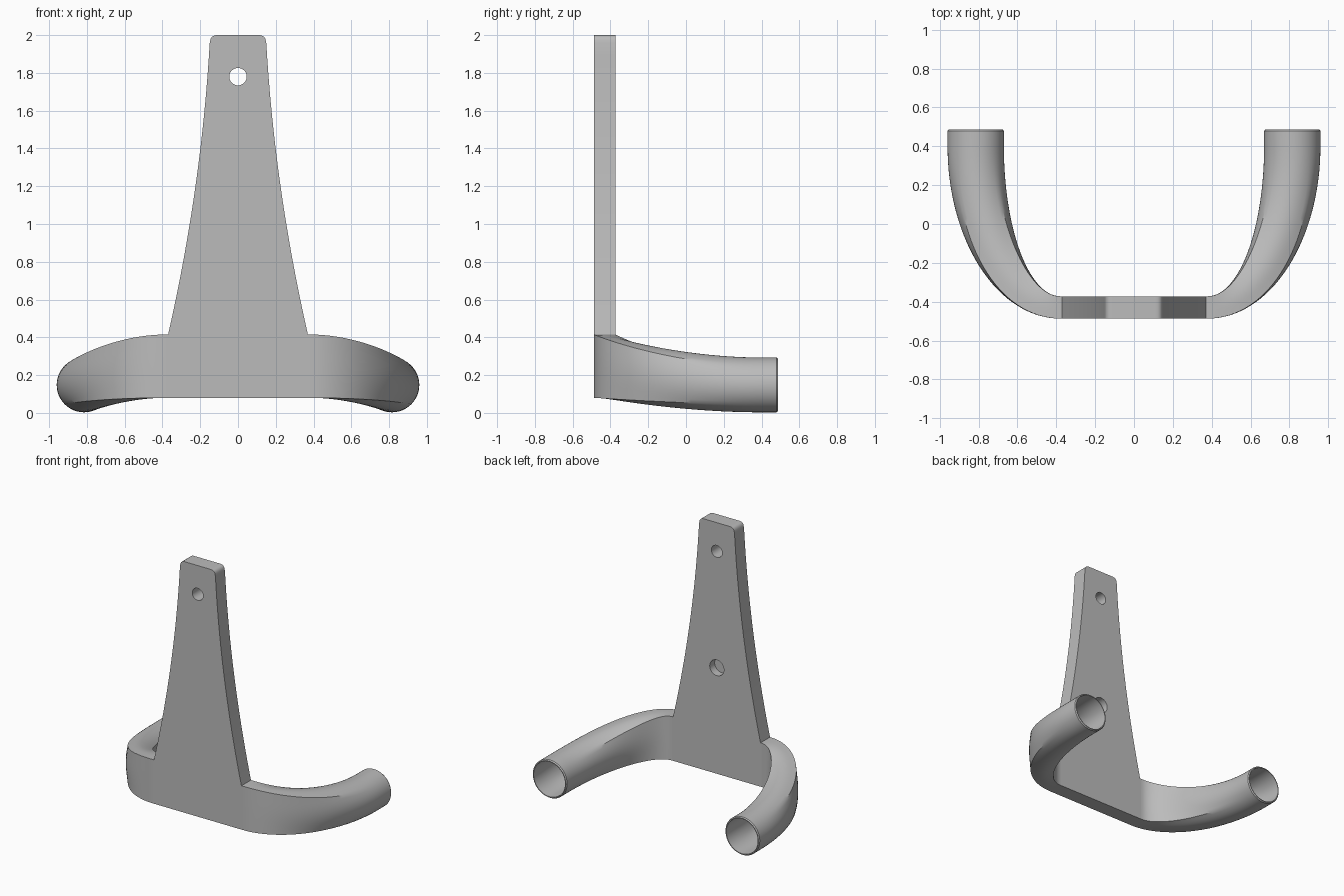
import bpy, bmesh
from math import sin, cos, pi, radians

cube = bpy.data.objects.get("Cube")
if cube:
    bpy.data.objects.remove(cube, do_unlink=True)

grey = bpy.data.materials.new("light_grey")
grey.use_nodes = True
GREY = (0.5, 0.5, 0.5, 1)
grey.diffuse_color = GREY
grey.node_tree.nodes["Principled BSDF"].inputs["Base Color"].default_value = GREY

FRONT, BACK, END = -0.487, -0.372, 0.487
BAR_X, BAR_LOW, BAR_TOP = 0.38, 0.08, 0.415
BEND_Y = 0.40
SIDES, STEPS = 48, 32


def finish(name, bm):
    bmesh.ops.recalc_face_normals(bm, faces=bm.faces)
    mesh = bpy.data.meshes.new(name)
    bm.to_mesh(mesh)
    bm.free()
    mesh.materials.append(grey)
    obj = bpy.data.objects.new(name, mesh)
    bpy.context.collection.objects.link(obj)
    return obj


def smooth(obj):
    bpy.ops.object.select_all(action='DESELECT')
    obj.select_set(True)
    bpy.context.view_layer.objects.active = obj
    bpy.ops.object.shade_smooth_by_angle(angle=radians(30))


def bezier(a, b, c, n):
    for i in range(n + 1):
        t = i / n
        yield tuple((1-t)**2 * p + 2*t*(1-t) * q + t*t * r for p, q, r in zip(a, b, c))


# Back plate: lower bar and a flared upright with rounded top corners
half = [(BAR_X, BAR_LOW), (BAR_X, BAR_TOP)]
half += bezier((0.37, BAR_TOP), (0.194, 1.19), (0.15, 1.955), 24)
half += bezier((0.148, 1.965), (0.145, 2), (0.11, 2), 8)
outline = half + [(-x, z) for x, z in reversed(half)]
bm = bmesh.new()
face = bm.faces.new([bm.verts.new((x, FRONT, z)) for x, z in outline])
ext = bmesh.ops.extrude_face_region(bm, geom=[face])
verts = [g for g in ext["geom"] if isinstance(g, bmesh.types.BMVert)]
bmesh.ops.translate(bm, verts=verts, vec=(0, BACK - FRONT, 0))
plate = finish("back_plate", bm)


# Screw hole through the top and blind pocket in the rear
def drill(name, z, radius, y0, y1):
    bpy.ops.mesh.primitive_cylinder_add(vertices=40, radius=radius, depth=y1 - y0,
                                        location=(0, (y0 + y1) / 2, z),
                                        rotation=(pi / 2, 0, 0))
    cutter = bpy.context.object
    cutter.name = name
    cutter.data.materials.append(grey)
    mod = plate.modifiers.new(name, 'BOOLEAN')
    mod.operation, mod.solver, mod.object = 'DIFFERENCE', 'EXACT', cutter
    bpy.context.view_layer.objects.active = plate
    bpy.ops.object.modifier_apply(modifier=name)
    bpy.data.objects.remove(cutter, do_unlink=True)


drill("screw_hole", 1.78, 0.046, FRONT - 0.1, BACK + 0.1)
drill("rear_pocket", 0.89, 0.06, BACK - 0.06, BACK + 0.1)
smooth(plate)


# Arm cross-section: a rectangle at the plate that turns into a circle at the tip
def section(t, side, y_shift=0.0, inset=0.0):
    a = t * pi / 2
    s = t * t * (3 - 2 * t)
    ox, oy = BAR_X + 0.58 * sin(a), BEND_Y - (BEND_Y - FRONT) * cos(a)
    ix, iy = BAR_X + 0.29 * sin(a), BEND_Y - (BEND_Y - BACK) * cos(a)
    top = BAR_TOP + (0.293 - BAR_TOP) * s
    low = BAR_LOW * (1 - s) + 0.003 * s
    cx, cy, cz = (ox + ix) / 2, (oy + iy) / 2, (top + low) / 2
    hx, hy, hz = (ox - ix) / 2, (oy - iy) / 2, (top - low) / 2
    shrink = 1 - inset / (hx * hx + hy * hy) ** 0.5
    points = []
    for k in range(SIDES):
        c, d = cos(2 * pi * k / SIDES), sin(2 * pi * k / SIDES)
        r = (1 - s) / max(abs(c), abs(d)) + s
        u, v = c * r * shrink, d * r * (1 - inset / hz)
        points.append((side * (cx + hx * u), cy + hy * u + y_shift, cz + hz * v))
    return points


def arm(name, side):
    rings = [section(i / STEPS, side) for i in range(STEPS + 1)]
    # Straight tip with a small chamfered rim
    tip = END - BEND_Y
    rings.append(section(1, side, tip - 0.008))
    rings.append(section(1, side, tip, 0.006))
    # Hollow socket running back inside the arm
    rings.append(section(1, side, tip, 0.012))
    rings += [section(i / STEPS, side, 0, 0.012) for i in range(STEPS, STEPS // 2, -1)]
    bm = bmesh.new()
    loops = [[bm.verts.new(p) for p in ring] for ring in rings]
    for a, b in zip(loops, loops[1:]):
        for k in range(SIDES):
            n = (k + 1) % SIDES
            bm.faces.new((a[k], a[n], b[n], b[k]))
    bm.faces.new(loops[0])
    bm.faces.new(loops[-1])
    smooth(finish(name, bm))


arm("left_arm", 1)
arm("right_arm", -1)
